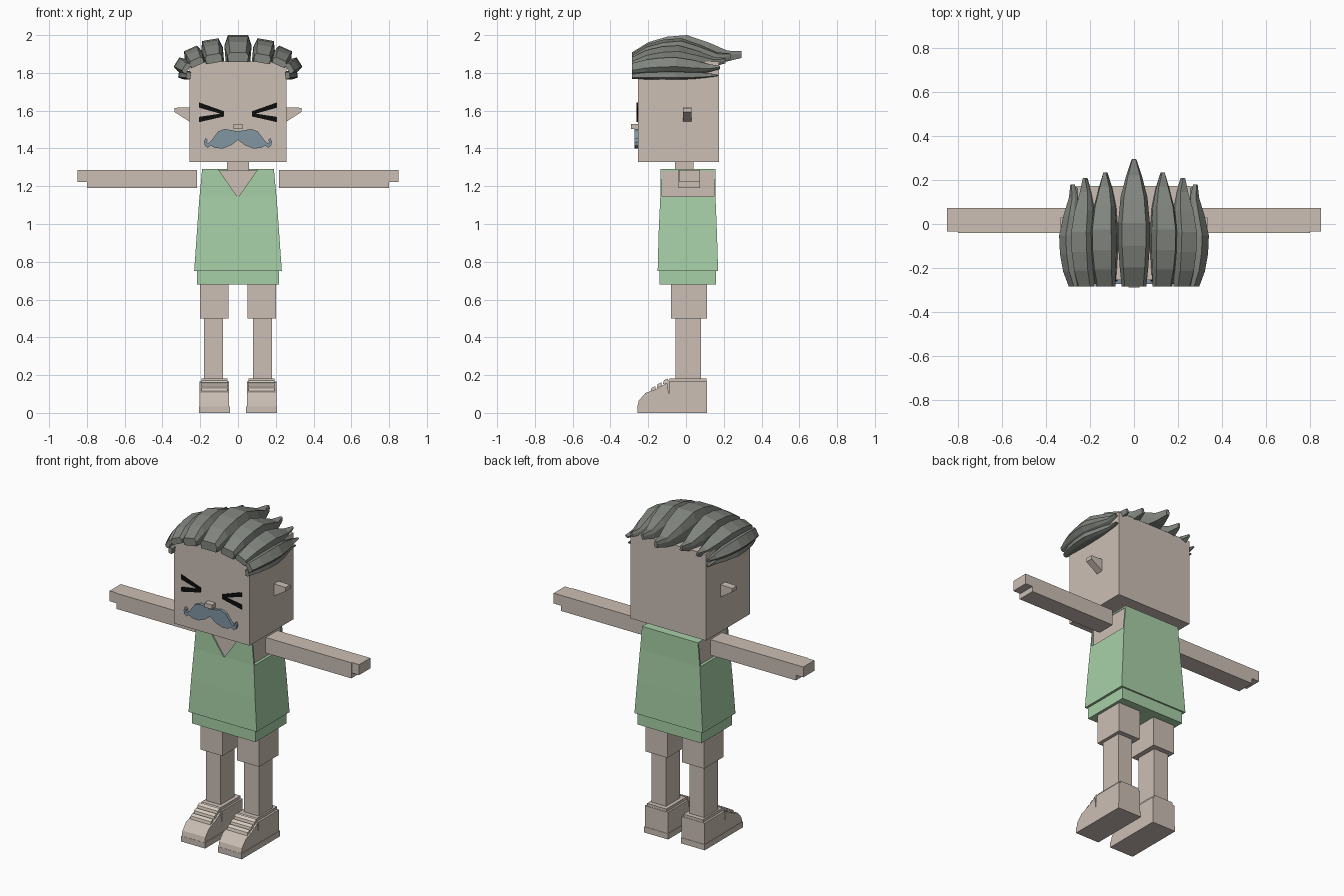
import bpy, bmesh
from math import sin, cos, radians
from mathutils import Vector

cube = bpy.data.objects.get("Cube")
if cube:
    bpy.data.objects.remove(cube, do_unlink=True)


def material(name, r, g, b):
    m = bpy.data.materials.new(name)
    m.use_nodes = True
    m.diffuse_color = (r, g, b, 1)
    bsdf = m.node_tree.nodes["Principled BSDF"]
    bsdf.inputs["Base Color"].default_value = (r, g, b, 1)
    bsdf.inputs["Roughness"].default_value = 0.8
    return m


SKIN = material("warm_skin", 0.60, 0.52, 0.46)
LACE = material("pale_lace", 0.67, 0.59, 0.52)
GREEN = material("soft_green", 0.39, 0.63, 0.39)
HAIR = material("grey_hair", 0.22, 0.235, 0.21)
BLUE = material("blue_grey", 0.22, 0.305, 0.37)
BLACK = material("black", 0.004, 0.004, 0.004)


def loft(name, rings, mat):
    """Join closed rings of points into a capped solid."""
    bm = bmesh.new()
    loops = [[bm.verts.new(p) for p in ring] for ring in rings]
    n = len(loops[0])
    for a, b in zip(loops, loops[1:]):
        for i in range(n):
            j = (i + 1) % n
            bm.faces.new((a[i], a[j], b[j], b[i]))
    bm.faces.new(loops[0])
    bm.faces.new(loops[-1])
    bmesh.ops.recalc_face_normals(bm, faces=bm.faces)
    mesh = bpy.data.meshes.new(name)
    bm.to_mesh(mesh)
    bm.free()
    mesh.materials.append(mat)
    ob = bpy.data.objects.new(name, mesh)
    bpy.context.collection.objects.link(ob)
    return ob


def rect(x0, x1, y0, y1, z):
    return [(x0, y0, z), (x1, y0, z), (x1, y1, z), (x0, y1, z)]


def box(name, x, y, z, mat):
    return loft(name, [rect(*x, *y, h) for h in z], mat)


def plate(name, pts, y0, y1, mat):
    """Front outline (x, z) pushed through a y range."""
    return loft(name, [[(x, y, z) for x, z in pts] for y in (y0, y1)], mat)


def side_prism(name, pts, x0, x1, mat):
    """Side outline (y, z) pushed through an x range."""
    return loft(name, [[(x, y, z) for y, z in pts] for x in (x0, x1)], mat)


# Head, neck, nose and chest
box("head", (-0.257, 0.257), (-0.255, 0.174), (1.328, 1.86), SKIN)
box("neck", (-0.057, 0.057), (-0.058, 0.04), (1.27, 1.34), SKIN)
box("nose", (-0.025, 0.025), (-0.29, -0.25), (1.503, 1.53), SKIN)
box("chest", (-0.187, 0.187), (-0.128, 0.15), (1.0, 1.283), SKIN)

# Shirt: tapered body, hem, back panel and yoke
loft("shirt_body", [rect(-0.232, 0.232, -0.15, 0.17, 0.75),
                    rect(-0.218, 0.218, -0.145, 0.164, 0.95),
                    rect(-0.204, 0.204, -0.136, 0.156, 1.145)], GREEN)
box("shirt_hem", (-0.217, 0.217), (-0.14, 0.16), (0.68, 0.76), GREEN)
plate("shirt_back", [(-0.204, 1.14), (0.204, 1.14), (0.19, 1.29), (-0.19, 1.29)],
      0.147, 0.156, GREEN)
box("shirt_back_yoke", (-0.19, 0.19), (0.08, 0.156), (1.28, 1.29), GREEN)

for side, s in (("left", 1), ("right", -1)):
    def mx(pts):
        return [(s * x, z) for x, z in pts]

    def span(a, b):
        return (s * a, s * b)

    # Shirt front halves leave a V neck
    plate(f"{side}_shirt_front",
          mx([(0, 1.14), (0.204, 1.14), (0.19, 1.29), (0.105, 1.29)]),
          -0.136, -0.127, GREEN)
    box(f"{side}_shoulder_strap", span(0.105, 0.19), (-0.136, 0.15),
        (1.28, 1.29), GREEN)

    # Arm and fingers
    box(f"{side}_arm", span(0.217, 0.80), (-0.04, 0.073), (1.19, 1.286), SKIN)
    box(f"{side}_fingers", span(0.79, 0.85), (-0.035, 0.073), (1.222, 1.286), SKIN)

    # Leg
    box(f"{side}_thigh", span(0.05, 0.20), (-0.08, 0.11), (0.5, 0.72), SKIN)
    box(f"{side}_shin", span(0.08, 0.18), (-0.055, 0.08), (0.1, 0.51), SKIN)

    # Shoe: sole, stepped upper, tongue and laces
    box(f"{side}_sole", span(0.043, 0.206), (-0.258, 0.112), (0, 0.035), SKIN)
    side_prism(f"{side}_shoe_toe",
               [(-0.258, 0.03), (-0.25, 0.065), (-0.215, 0.105), (-0.16, 0.125),
                (-0.10, 0.16), (-0.08, 0.03)], *span(0.047, 0.203), SKIN)
    side_prism(f"{side}_shoe_heel",
               [(-0.11, 0.03), (-0.11, 0.155), (-0.085, 0.182), (0.108, 0.182),
                (0.108, 0.03)], *span(0.058, 0.19), SKIN)
    box(f"{side}_shoe_counter", span(0.047, 0.203), (-0.09, 0.11),
        (0.03, 0.165), SKIN)
    for i in range(3):
        y, z = -0.175 + 0.033 * i, 0.122 + 0.02 * i
        side_prism(f"{side}_lace_{i + 1}",
                   [(y - 0.013, z - 0.01), (y - 0.008, z + 0.01),
                    (y + 0.012, z + 0.02), (y + 0.015, z)],
                   *span(0.056, 0.194), LACE)

    # Pointed ear
    plate(f"{side}_ear", mx([(0.25, 1.618), (0.335, 1.615), (0.335, 1.592),
                             (0.25, 1.538)]), -0.015, 0.03, SKIN)

    # Squeezed eye: two bars meeting toward the nose
    for part, z0, z1 in (("upper", 1.63, 1.588), ("lower", 1.553, 1.578)):
        plate(f"{side}_eye_{part}",
              mx([(0.207, z0 + 0.014), (0.207, z0 - 0.014),
                  (0.075, z1 - 0.009), (0.075, z1 + 0.009)]),
              -0.261, -0.253, BLACK)

    # Moustache half with curled tip
    plate(f"{side}_moustache",
          mx([(0, 1.445), (0.035, 1.418), (0.08, 1.40), (0.12, 1.402),
              (0.145, 1.415), (0.16, 1.403), (0.175, 1.415), (0.18, 1.435),
              (0.172, 1.455), (0.16, 1.445), (0.168, 1.432), (0.155, 1.428),
              (0.135, 1.45), (0.105, 1.49), (0.07, 1.503), (0, 1.49)]),
          -0.272, -0.25, BLUE)

# Hair lock stations: position, half width, underside, top (all relative)
LOCK = [(0, 0.78, 0, 0.36), (0.15, 0.9, 0, 0.74), (0.32, 1, 0, 0.94),
        (0.5, 1, 0, 1), (0.7, 0.85, 0, 0.72), (0.87, 0.5, 0.02, 0.42),
        (1, 0.14, 0.15, 0.40)]


def hair_lock(name, s, x, z, tilt, width, height, tip):
    """Sweep a six-sided section from the forehead to a tip at the back."""
    a = radians(tilt) * s
    u, v = Vector((cos(a), 0, -sin(a))), Vector((sin(a), 0, cos(a)))
    rings = []
    for t, w, low, top in LOCK:
        c = Vector((s * x, -0.285 + t * (tip + 0.285), z))
        w, low, top = w * width, low * height, top * height
        mid = low + 0.6 * (top - low)
        section = [(-0.9 * w, low), (0.9 * w, low), (w, mid),
                   (0.75 * w, top), (-0.75 * w, top), (-w, mid)]
        rings.append([c + u * p + v * q for p, q in section])
    loft(name, rings, HAIR)


hair_lock("hair_middle", 1, 0, 1.858, 0, 0.072, 0.142, 0.295)
for side, s in (("left", 1), ("right", -1)):
    hair_lock(f"{side}_hair_inner", s, 0.125, 1.853, 10, 0.058, 0.125, 0.235)
    hair_lock(f"{side}_hair_outer", s, 0.212, 1.84, 24, 0.05, 0.098, 0.21)
    hair_lock(f"{side}_hair_temple", s, 0.262, 1.818, 58, 0.038, 0.075, 0.18)
    hair_lock(f"{side}_hair_side", s, 0.25, 1.785, 82, 0.024, 0.065, 0.17)
